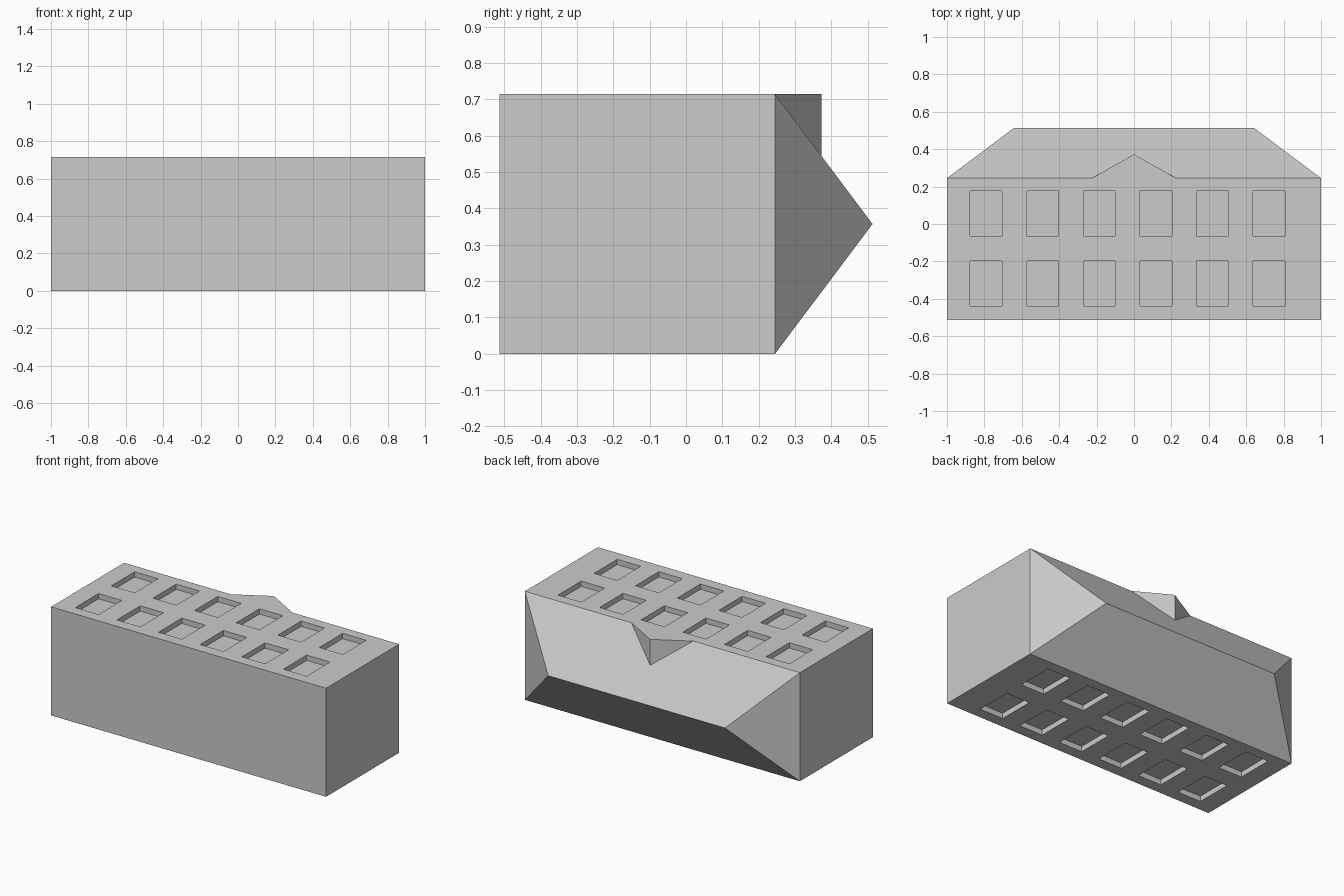
import bpy
import bmesh
from mathutils import Matrix, Vector

cube = bpy.data.objects.get("Cube")
if cube:
    bpy.data.objects.remove(cube, do_unlink=True)

HALF_W, BASE_Y, EAVE_Y, RIDGE_Y = 1.0, -0.513, 0.245, 0.513
DEPTH = 0.714
RIDGE_HALF = 0.643
RECESS = 0.035

grey = bpy.data.materials.new("plain_grey")
grey.use_nodes = True
grey.diffuse_color = (0.6, 0.6, 0.6, 1)
grey.node_tree.nodes["Principled BSDF"].inputs["Base Color"].default_value = grey.diffuse_color


def finish(name, bm):
    """Turn a bmesh into a grey flat-shaded object."""
    bmesh.ops.recalc_face_normals(bm, faces=bm.faces)
    mesh = bpy.data.meshes.new(name)
    bm.to_mesh(mesh)
    bm.free()
    mesh.materials.append(grey)
    obj = bpy.data.objects.new(name, mesh)
    bpy.context.collection.objects.link(obj)
    return obj


def add_box(bm, low, high):
    low, high = Vector(low), Vector(high)
    place = Matrix.Translation((low + high) / 2) @ Matrix.Diagonal((*(high - low), 1))
    bmesh.ops.create_cube(bm, size=1, matrix=place)


# Walls with a hipped roof: a block whose eave face is drawn out to a ridge
bm = bmesh.new()
add_box(bm, (-HALF_W, BASE_Y, 0), (HALF_W, EAVE_Y, DEPTH))
bm.faces.ensure_lookup_table()
eave = max(bm.faces, key=lambda f: f.calc_center_median().y)
new = bmesh.ops.extrude_face_region(bm, geom=[eave])["geom"]
if eave.is_valid:
    bm.faces.remove(eave)
for v in [g for g in new if isinstance(g, bmesh.types.BMVert)]:
    v.co = (RIDGE_HALF if v.co.x > 0 else -RIDGE_HALF, RIDGE_Y, DEPTH / 2)
bmesh.ops.remove_doubles(bm, verts=bm.verts, dist=0.001)
house = finish("walls_and_hipped_roof", bm)

# Recessed windows: two rows of six on both broad sides
bm = bmesh.new()
for col in range(6):
    x = -0.791 + col * 0.3027
    for y in (-0.318, 0.056):
        for z in (0, DEPTH):
            add_box(bm, (x - 0.085, y - 0.121, z - RECESS), (x + 0.085, y + 0.121, z + RECESS))
cutter = finish("window_cutter", bm)
cutter.hide_render = True
cut = house.modifiers.new("windows", "BOOLEAN")
cut.operation = "DIFFERENCE"
cut.solver = "EXACT"
cut.object = cutter
bpy.context.view_layer.objects.active = house
house.select_set(True)
bpy.ops.object.modifier_apply(modifier=cut.name)
bpy.data.objects.remove(cutter, do_unlink=True)

# Gable dormer, flush with one broad side and running back into the roof
PEAK_Y = 0.373
slope_z = DEPTH * (1 - 0.5 * (PEAK_Y - EAVE_Y) / (RIDGE_Y - EAVE_Y))
bm = bmesh.new()
left, right, peak, valley = [bm.verts.new(p) for p in (
    (-0.225, EAVE_Y, DEPTH), (0.225, EAVE_Y, DEPTH),
    (0, PEAK_Y, DEPTH), (0, PEAK_Y, slope_z))]
for corners in ((left, right, peak), (left, peak, valley), (peak, right, valley), (right, left, valley)):
    bm.faces.new(corners)
# The hidden underside sits just inside the roof
valley.co.z -= 0.002
finish("gable_dormer", bm)
